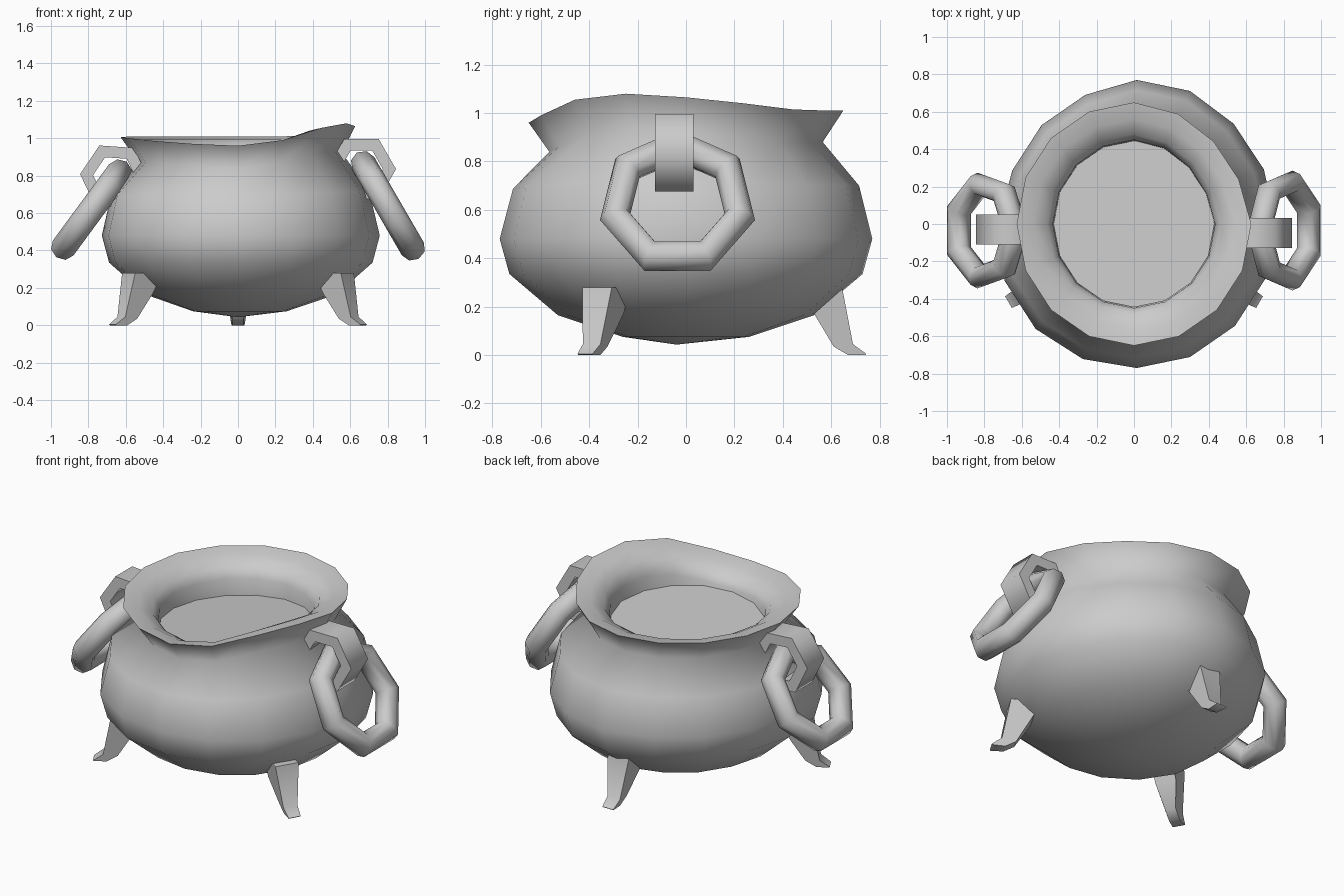
import bpy, bmesh
from math import sin, cos, pi, radians, atan2

if "Cube" in bpy.data.objects:
    bpy.data.objects.remove(bpy.data.objects["Cube"])

SIDES = 16


def make_object(name, bm, smooth=None):
    bmesh.ops.recalc_face_normals(bm, faces=bm.faces)
    mesh = bpy.data.meshes.new(name)
    bm.to_mesh(mesh)
    bm.free()
    ob = bpy.data.objects.new(name, mesh)
    bpy.context.collection.objects.link(ob)
    if smooth:
        shade(ob, smooth)
    return ob


def shade(ob, angle):
    bpy.ops.object.select_all(action='DESELECT')
    ob.select_set(True)
    bpy.context.view_layer.objects.active = ob
    bpy.ops.object.shade_smooth_by_angle(angle=radians(angle))


def bridge(bm, a, b):
    n = len(a)
    for i in range(n):
        j = (i + 1) % n
        bm.faces.new((a[i], a[j], b[j], b[i]))


# Pot body: lathed profile with an uneven belly and a wavy rim
# each row: radius, height, share of the rim wave, x shift
profile = [(.26, .075, 0, .01), (.53, .165, 0, .015), (.73, .335, 0, .015),
           (.77, .48, 0, .015), (.715, .70, .25, .012), (.565, .88, .8, .01),
           (.65, 1.01, 1, 0), (.56, .995, 1, 0), (.48, .955, 1, 0),
           (.45, .90, .6, 0), (.445, .78, 0, 0)]
wave = [.055, .03, .005, 0, 0, 0, 0, 0, -.005, -.01, -.025, -.04, -.05, -.02, .045, .07]
belly = [1, .99, .985, 1, 1, .97, .97, .97, 1, 1.03, 1.03, 1.015, 1, 1, 1, 1]
rim = [1, .965, .96, .98, 1, 1, 1, 1, 1, 1, 1, 1, 1, 1, 1, 1]
bm = bmesh.new()
rows = []
for k, (r, z, w, dx) in enumerate(profile):
    dent = belly if k < 5 else rim
    rows.append([bm.verts.new((r * dent[i] * .965 * cos(2 * pi * i / SIDES) + dx,
                               r * dent[i] * sin(2 * pi * i / SIDES),
                               z + w * wave[i])) for i in range(SIDES)])
for a, b in zip(rows, rows[1:]):
    bridge(bm, a, b)
base = bm.verts.new((0, -.04, .043))
for i in range(SIDES):
    bm.faces.new((base, rows[0][(i + 1) % SIDES], rows[0][i]))
make_object("pot_body", bm, 100)

# Slightly tilted liquid surface inside the mouth
bm = bmesh.new()
disc = []
for i in range(SIDES):
    x, y = .43 * cos(2 * pi * i / SIDES), .445 * sin(2 * pi * i / SIDES)
    disc.append(bm.verts.new((x, y, .832 + .05 * (x - y))))
bm.faces.new(disc)
liquid = make_object("liquid_surface", bm)
if liquid.data.polygons[0].normal.z < 0:
    liquid.data.flip_normals()


# Hexagonal strap link that holds a handle ring
def strap(name, x, z, y0, y1, turn):
    bm = bmesh.new()
    loops = []
    for r, y in ((.185, y0), (.185, y1), (.115, y1), (.115, y0)):
        loops.append([bm.verts.new((x + r * cos(turn + k * pi / 3), y,
                                    z + r * sin(turn + k * pi / 3))) for k in range(6)])
    for k in range(4):
        bridge(bm, loops[k], loops[(k + 1) % 4])
    make_object(name, bm, 65)


strap("right_strap", .66, .835, -.128, .032, 0)
strap("left_strap", -.66, .795, -.11, .05, radians(-4))


# Seven-sided handle ring hanging from its top corner to its low side
def ring(name, top, low):
    ux, uz = top[0] - low[0], top[1] - low[1]
    length = (ux * ux + uz * uz) ** .5
    R = length / (1 + cos(pi / 7))
    ux, uz = ux / length, uz / length
    bpy.ops.mesh.primitive_torus_add(
        major_segments=7, minor_segments=8, major_radius=R, minor_radius=.068,
        location=(top[0] - ux * R, -.035, top[1] - uz * R),
        rotation=(0, atan2(-uz, ux), 0))
    ob = bpy.context.object
    ob.name = name
    ob.scale.y = .95
    shade(ob, 60)


ring("right_handle_ring", (.67, .865), (.935, .408))
ring("left_handle_ring", (-.635, .82), (-.935, .413))

# Three clawed legs, tapering to the foot: radius, height, half width
leg_profile = [(.675, .28, .07), (.72, .045, .042), (.775, .005, .036), (.77, 0, .034),
               (.70, 0, .03), (.64, .035, .03), (.56, .17, .06), (.50, .28, .06)]
for name, deg in (("front_right_leg", -30), ("front_left_leg", 210), ("back_leg", 90)):
    c, s = cos(radians(deg)), sin(radians(deg))
    bm = bmesh.new()
    left, right = [[bm.verts.new((r * c - side * h * s, r * s + side * h * c - .03, z))
                    for r, z, h in leg_profile] for side in (-1, 1)]
    bridge(bm, left, right)
    bm.faces.new(left)
    bm.faces.new(right[::-1])
    make_object(name, bm, 50)
